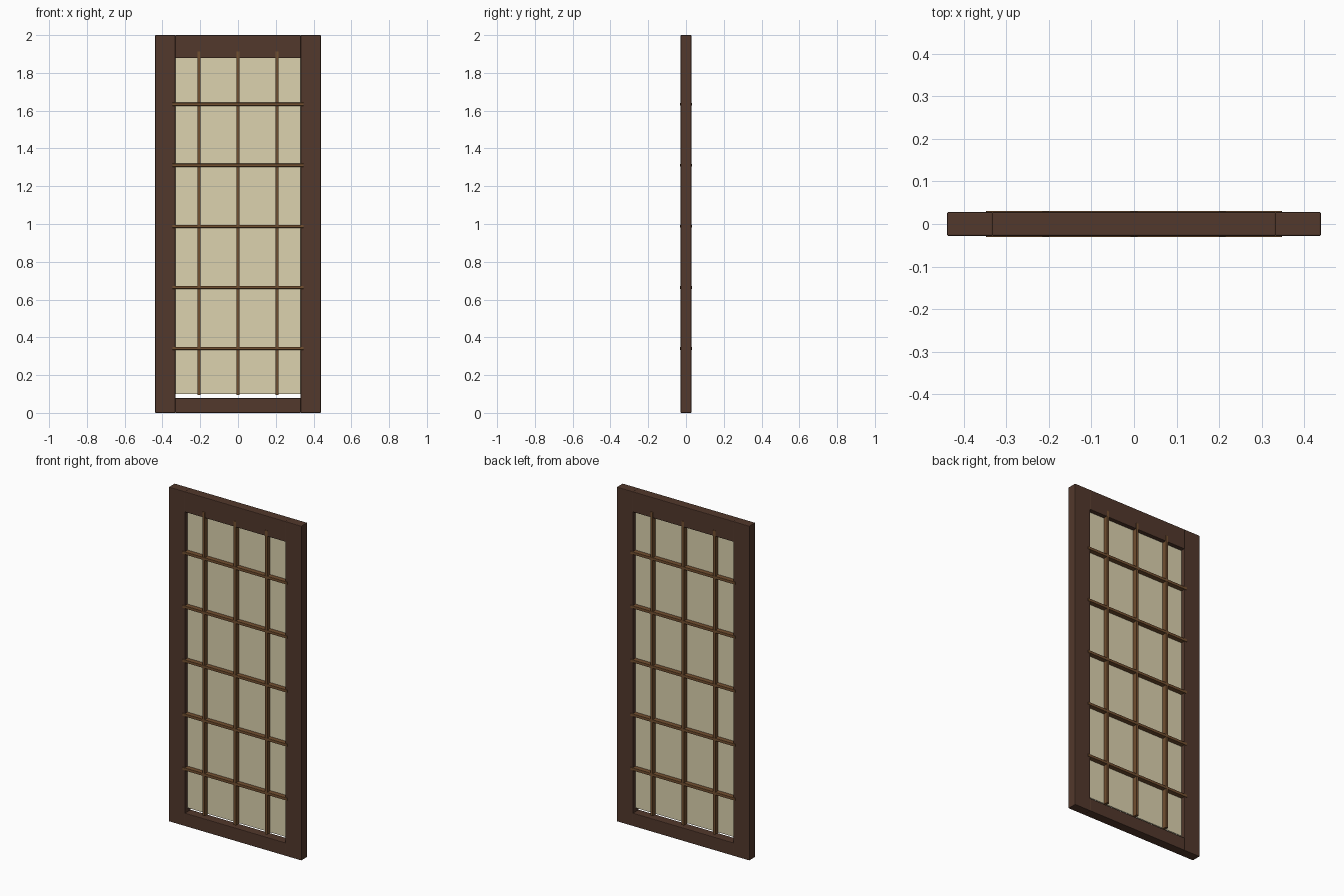
import bpy

if "Cube" in bpy.data.objects:
    bpy.data.objects.remove(bpy.data.objects["Cube"])


def material(name, rgba):
    m = bpy.data.materials.new(name)
    m.diffuse_color = rgba
    m.use_nodes = True
    m.node_tree.nodes["Principled BSDF"].inputs["Base Color"].default_value = m.diffuse_color
    return m


FRAME = material("dark brown wood", (0.085, 0.040, 0.025, 1))
BAR = material("light brown wood", (0.17, 0.080, 0.030, 1))
PAPER = material("cream paper", (0.72, 0.65, 0.43, 0.85))


def box(name, lo, hi, mat, bevel=0.0):
    bpy.ops.mesh.primitive_cube_add(size=1, location=[(a + b) / 2 for a, b in zip(lo, hi)])
    ob = bpy.context.object
    ob.name = name
    ob.scale = [b - a for a, b in zip(lo, hi)]
    bpy.ops.object.transform_apply(location=False, rotation=False, scale=True)
    ob.data.materials.append(mat)
    if bevel:
        mod = ob.modifiers.new("soft edges", "BEVEL")
        mod.width = bevel
        mod.segments = 2
    return ob


D = 0.028   # half depth of the frame

# Side stiles
for side, x in (("left", -0.385), ("right", 0.385)):
    box(side + "_stile", (x - 0.0535, -D, 0), (x + 0.0535, D, 2), FRAME, 0.003)

# Top and bottom rails
box("top_rail", (-0.333, -D, 1.878), (0.333, D, 2), FRAME, 0.003)
box("bottom_rail", (-0.333, -D, 0), (0.333, D, 0.078), FRAME, 0.003)

# Thin paper panel
box("paper_panel", (-0.335, -0.003, 0.10), (0.335, 0.003, 1.90), PAPER)

# Lattice bars, slightly proud of the frame on both sides
for i in range(3):
    x = (i - 1) * 0.207
    box("vertical_bar", (x - 0.008, -0.030, 0.095), (x + 0.008, 0.030, 1.913), BAR, 0.001)
for i in range(5):
    z = 0.342 + i * 0.323
    box("horizontal_bar", (-0.347, -0.031, z - 0.008), (0.347, 0.031, z + 0.008), BAR, 0.001)
